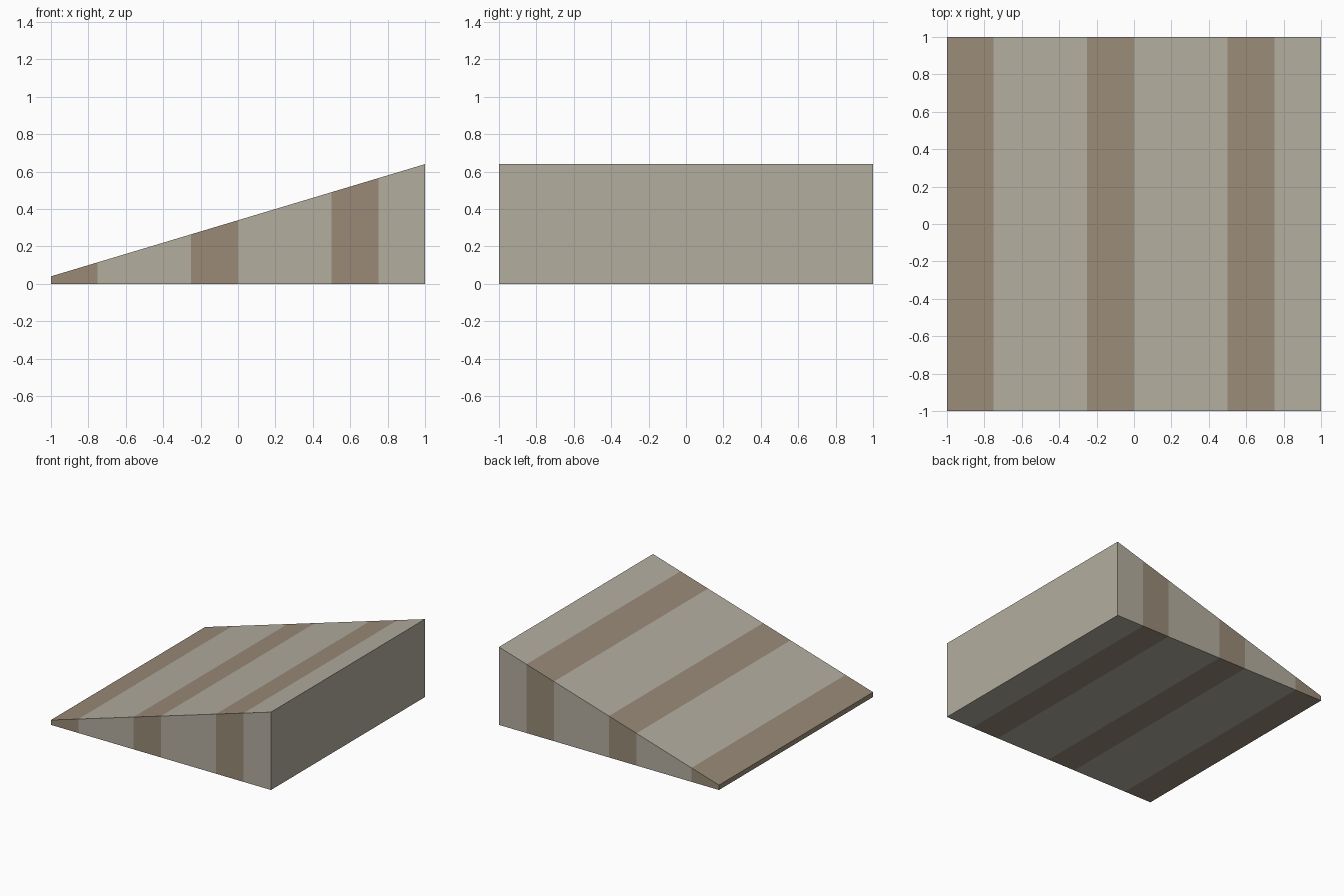
import bpy
import bmesh

cube = bpy.data.objects.get("Cube")
if cube:
    bpy.data.objects.remove(cube, do_unlink=True)


def make_material(name, color):
    mat = bpy.data.materials.new(name)
    mat.use_nodes = True
    mat.diffuse_color = (*color, 1)
    mat.node_tree.nodes["Principled BSDF"].inputs["Base Color"].default_value = (*color, 1)
    return mat


HALF = 1.0
LOW, HIGH = 0.04, 0.64
STRIPES = [(-1.0, -0.75), (-0.25, 0.0), (0.5, 0.75)]

# Wedge: extrude the side profile from front to back
bm = bmesh.new()
profile = [(-HALF, 0), (HALF, 0), (HALF, HIGH), (-HALF, LOW)]
front = bm.faces.new([bm.verts.new((x, -HALF, z)) for x, z in profile])
back = bmesh.ops.extrude_face_region(bm, geom=[front], use_keep_orig=True)["geom"]
bmesh.ops.translate(bm, vec=(0, 2 * HALF, 0),
                    verts=[v for v in back if isinstance(v, bmesh.types.BMVert)])

# Cut along the stripe borders
for cut in sorted({x for stripe in STRIPES for x in stripe if abs(x) < HALF}):
    bmesh.ops.bisect_plane(bm, geom=bm.verts[:] + bm.edges[:] + bm.faces[:],
                           plane_co=(cut, 0, 0), plane_no=(1, 0, 0))
bmesh.ops.recalc_face_normals(bm, faces=bm.faces[:])

# Brown bands run all the way round the wedge
for face in bm.faces:
    x = face.calc_center_median().x
    face.material_index = int(any(a <= x <= b for a, b in STRIPES))

mesh = bpy.data.meshes.new("striped_ramp")
bm.to_mesh(mesh)
bm.free()
mesh.materials.append(make_material("pale stone", (0.45, 0.42, 0.345)))
mesh.materials.append(make_material("brown stripe", (0.32, 0.255, 0.185)))
ramp = bpy.data.objects.new("striped_ramp", mesh)
bpy.context.collection.objects.link(ramp)
